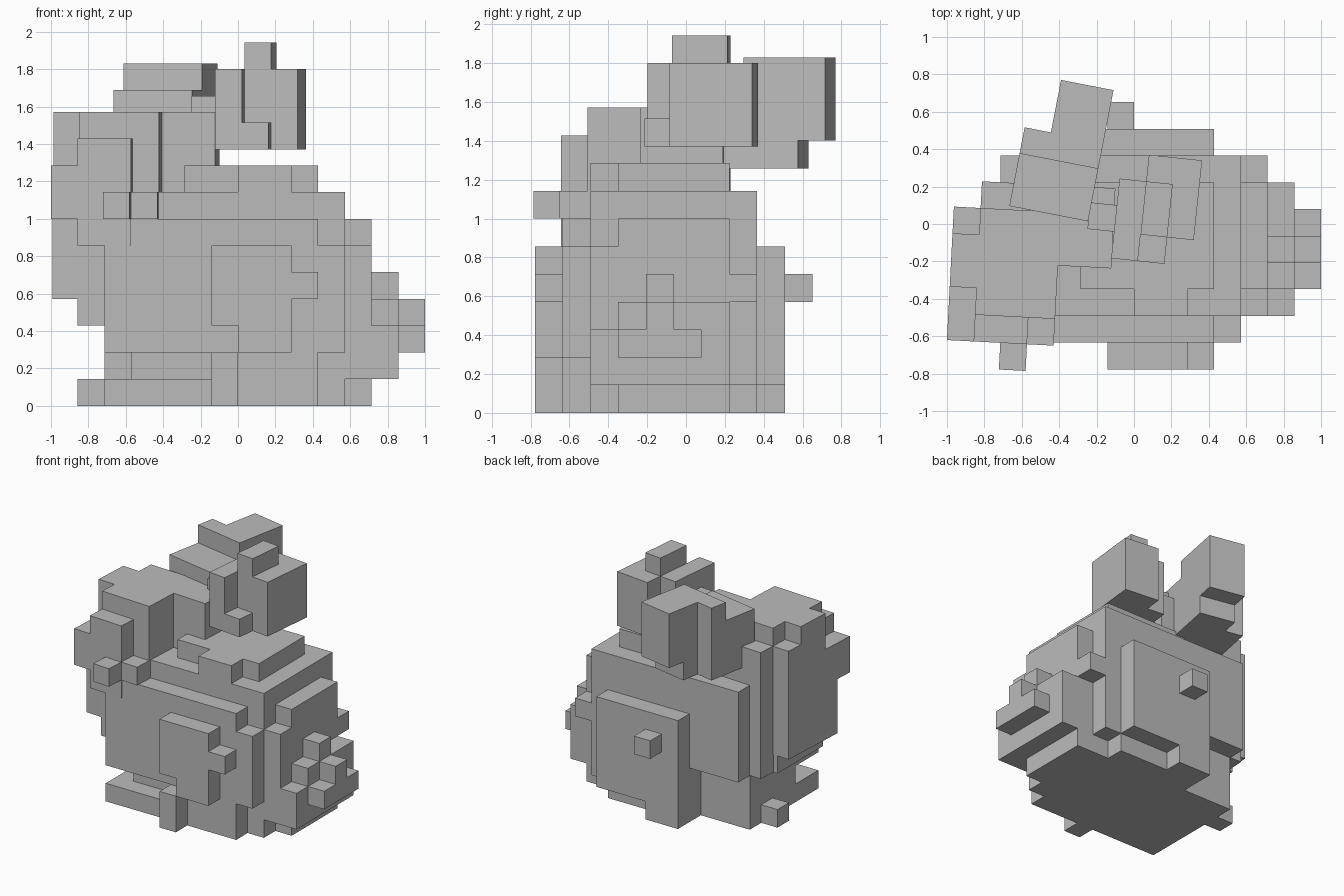
import bpy
import bmesh
from math import radians
from mathutils import Matrix, Vector

default_cube = bpy.data.objects.get("Cube")
if default_cube:
    bpy.data.objects.remove(default_cube, do_unlink=True)

CELL = 1 / 7

# One plain stone colour
stone = bpy.data.materials.new("warm_grey_stone")
stone.use_nodes = True
colour = (0.5, 0.5, 0.5, 1)
stone.diffuse_color = colour
stone.node_tree.nodes["Principled BSDF"].inputs["Base Color"].default_value = colour

AXES = [Vector(axis) for axis in ((1, 0, 0), (0, 1, 0), (0, 0, 1))]


def filled_cells(blocks):
    """Collect every grid cell inside blocks given as x, y and z ranges."""
    cells = set()
    for x_range, y_range, z_range in blocks:
        for x in range(*x_range):
            for y in range(*y_range):
                for z in range(*z_range):
                    cells.add((x, y, z))
    return cells


def voxel_part(name, blocks, pivot, turn=0):
    """Skin the outside of a cell set, then turn it about its pivot."""
    cells = filled_cells(blocks)
    mesh_builder = bmesh.new()
    corner_verts = {}

    def corner(position):
        key = tuple(round(value) for value in position)
        if key not in corner_verts:
            corner_verts[key] = mesh_builder.verts.new(Vector(key) * CELL)
        return corner_verts[key]

    for cell in cells:
        base = Vector(cell)
        for index, normal in enumerate(AXES):
            side_a, side_b = AXES[index - 2], AXES[index - 1]
            for outward in (True, False):
                step = normal if outward else -normal
                if tuple(round(value) for value in base + step) in cells:
                    continue
                start = base + normal if outward else base
                loop = [start, start + side_a, start + side_a + side_b, start + side_b]
                if not outward:
                    loop.reverse()
                mesh_builder.faces.new([corner(point) for point in loop])

    # Merge the coplanar squares into clean flat faces
    bmesh.ops.dissolve_limit(mesh_builder, angle_limit=radians(1),
                             verts=mesh_builder.verts, edges=mesh_builder.edges)
    placement = Matrix.Translation(pivot) @ Matrix.Rotation(radians(turn), 4, "Z")
    mesh_builder.transform(placement)
    mesh = bpy.data.meshes.new(name)
    mesh_builder.to_mesh(mesh)
    mesh_builder.free()
    mesh.materials.append(stone)
    part = bpy.data.objects.new(name, mesh)
    bpy.context.collection.objects.link(part)
    return part


body_pivot = (0, -0.063, 0)

# Rounded body, undercut at the chest and stepped towards the rump
voxel_part("body", [
    ((-5, 4), (-2, 2), (0, 8)),
    ((-4, 4), (-3, -2), (0, 2)),
    ((-5, 4), (-3, -2), (2, 8)),
    ((-5, 4), (2, 3), (3, 8)),
    ((-2, 4), (2, 3), (1, 3)),
    ((-2, 3), (2, 3), (0, 1)),
    ((-5, 3), (-4, -3), (2, 7)),
    ((-1, 3), (-4, -3), (0, 2)),
    ((3, 4), (-4, -3), (2, 6)),
    ((-6, -5), (-3, 1), (3, 6)),
    ((4, 5), (-2, 2), (0, 7)),
    ((4, 5), (-3, -2), (1, 6)),
    ((4, 5), (2, 3), (4, 5)),
    ((-2, 3), (-2, 2), (8, 9)),
    ((0, 2), (-3, -2), (8, 9)),
], body_pivot)

# Stepped tail
voxel_part("tail", [
    ((5, 6), (-3, 2), (1, 3)),
    ((5, 6), (-2, 2), (3, 4)),
    ((5, 6), (-1, 0), (4, 5)),
    ((6, 7), (-2, 1), (2, 3)),
    ((6, 7), (-1, 0), (3, 4)),
], body_pivot)

# Hind legs
voxel_part("near_haunch", [
    ((-1, 2), (-5, -4), (3, 6)),
    ((0, 2), (-5, -4), (2, 3)),
    ((2, 3), (-5, -4), (4, 5)),
    ((-1, 0), (-5, -4), (0, 2)),
], body_pivot)
voxel_part("far_haunch", [
    ((-2, 3), (3, 4), (2, 6)),
    ((0, 3), (3, 4), (1, 2)),
    ((-2, 0), (3, 4), (0, 2)),
    ((-1, 0), (4, 5), (4, 5)),
], body_pivot)

# Front paws
voxel_part("near_paw", [((-5, -1), (-4, -2), (0, 1))], body_pivot)
voxel_part("far_paw", [((-6, -4), (0, 1), (0, 1))], body_pivot)

# Head and chest, turned slightly
voxel_part("head", [
    ((-2, -1), (-1, 3), (4, 9)),
    ((-2, -1), (0, 3), (9, 10)),
    ((-2, -1), (-2, -1), (7, 9)),
    ((-1, 1), (-2, -1), (6, 10)),
    ((-1, 0), (-1, 4), (3, 10)),
    ((0, 1), (-1, 4), (4, 10)),
    ((0, 1), (4, 5), (3, 8)),
    ((-1, 2), (-1, 3), (7, 11)),
    ((-2, -1), (0, 2), (10, 11)),
    ((0, 1), (-3, -2), (7, 8)),
    ((1, 2), (-2, -1), (7, 8)),
    ((1, 4), (1, 4), (8, 11)),
], (-0.7, -0.35, 0), turn=-3)

# Ears, each on its own turned grid
voxel_part("far_ear", [
    ((0, 2), (-3, 0), (-3, 0)),
    ((-1, 2), (-5, -2), (-4, -1)),
    ((-1, 0), (-3, -2), (-1, 0)),
    ((0, 2), (-4, -1), (-4, -3)),
], (-0.39, 0.77, 1.83), turn=-11)
voxel_part("near_ear", [
    ((0, 2), (-3, 0), (-3, 0)),
    ((0, 1), (-3, -1), (0, 1)),
    ((-1, 0), (-4, -1), (-3, 0)),
    ((0, 1), (-4, -3), (-3, -2)),
    ((-4, -1), (-4, -2), (-3, -2)),
    ((-2, -1), (-3, -2), (-2, -1)),
], (0.08, 0.37, 1.8), turn=-6)
